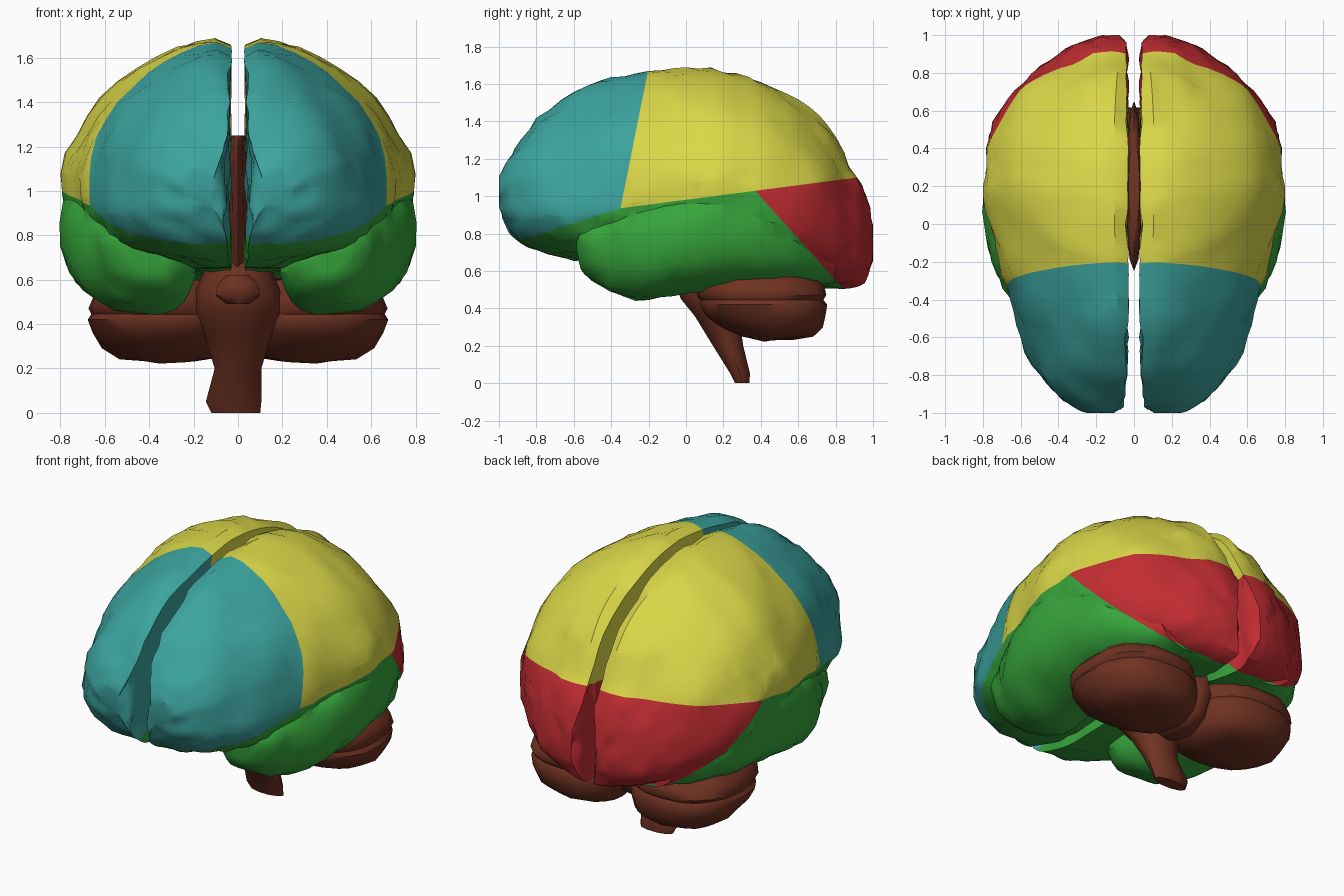
import bpy, bmesh, math
from mathutils import Vector, noise

if "Cube" in bpy.data.objects:
    bpy.data.objects.remove(bpy.data.objects["Cube"])

def material(name, rgb):
    m = bpy.data.materials.new(name)
    m.diffuse_color = (*rgb, 1)
    m.use_nodes = True
    m.node_tree.nodes["Principled BSDF"].inputs["Base Color"].default_value = m.diffuse_color
    return m

LOBES = [material("teal", (.045, .37, .345)), material("yellow", (.70, .68, .065)),
         material("red", (.54, .026, .032)), material("green", (.038, .38, .045))]
BROWN = [material("brown", (.16, .032, .016))]

def smooth_rows(rows, n):
    # Catmull-Rom interpolation between table rows
    out = []
    for i in range(len(rows) - 1):
        a, b, c, d = rows[max(i - 1, 0)], rows[i], rows[i + 1], rows[min(i + 2, len(rows) - 1)]
        for k in range(n):
            t = k / n
            out.append([.5 * (2 * q + (r - p) * t + (2 * p - 5 * q + 4 * r - s) * t * t
                              + (3 * q - p - 3 * r + s) * t ** 3) for p, q, r, s in zip(a, b, c, d)])
    return out + [list(rows[-1])]

def loft(rings):
    bm = bmesh.new()
    vs = [[bm.verts.new(p) for p in ring] for ring in rings]
    n = len(vs[0])
    for a, b in zip(vs, vs[1:]):
        for j in range(n):
            bm.faces.new((a[j], a[(j + 1) % n], b[(j + 1) % n], b[j]))
    bm.faces.new(vs[0])
    bm.faces.new(vs[-1])
    bmesh.ops.recalc_face_normals(bm, faces=bm.faces)
    return bm

def wrinkle(bm, amount, min_x):
    # folds: soft lumps with creases between them
    bm.normal_update()
    for v in bm.verts:
        p = v.co.copy()
        crease = .35 - abs(noise.noise(p * 6 + Vector((3, 1, 7)))) * 1.6
        v.co += v.normal * (noise.noise(p * 4) * .7 - crease * .6 + noise.noise(p * 13) * .5) * amount
        v.co.x = max(v.co.x, min_x)
        v.co.y = max(-1, min(1, v.co.y))

def select(ob):
    bpy.ops.object.select_all(action='DESELECT')
    ob.select_set(True)
    bpy.context.view_layer.objects.active = ob

def finish(name, bm, mats, mirror=True, angle=30, join=None):
    bmesh.ops.recalc_face_normals(bm, faces=bm.faces)
    me = bpy.data.meshes.new(name)
    bm.to_mesh(me)
    bm.free()
    for m in mats:
        me.materials.append(m)
    ob = bpy.data.objects.new(name, me)
    bpy.context.collection.objects.link(ob)
    select(ob)
    if join:
        # merge another part into this one, dropping the hidden inside faces
        mod = ob.modifiers.new("union", 'BOOLEAN')
        mod.operation, mod.solver, mod.object = 'UNION', 'EXACT', join
        mod.use_self = True
        bpy.ops.object.modifier_apply(modifier="union")
        bpy.data.objects.remove(join)
    bpy.ops.object.shade_smooth_by_angle(angle=math.radians(angle))
    if mirror:
        mod = ob.modifiers.new("mirror", 'MIRROR')
        mod.use_mirror_merge = False
    return ob

def colour_lobes(bm):
    # cut along the lobe borders (point y, z and direction), then colour by region
    for y, z, dy, dz in [(-.35, .935, .2, 1), (.37, 1.0286, .9, -1),
                         (-.35, .935, 1, .32), (-.35, .935, 1, .13)]:
        bmesh.ops.bisect_plane(bm, geom=bm.verts[:] + bm.edges[:] + bm.faces[:], dist=1e-5,
                               plane_co=(0, y, z), plane_no=(0, -dz, dy))
    for f in bm.faces:
        c = f.calc_center_median()
        y, z = c.y, c.z
        if z < .935 + (.32 if y < -.35 else .13) * (y + .35):
            f.material_index = 2 if y > .37 + (1.0286 - z) * .9 else 3
        else:
            f.material_index = 0 if y < -.35 + .2 * (z - .935) else 1

def spow(v, p):
    return math.copysign(abs(v) ** p, v)

# Temporal lobe: y, centre x, centre z, radius x, radius z
ROWS = [(-.575, .42, .71, .08, .06), (-.54, .42, .70, .16, .12), (-.4, .43, .69, .22, .2),
        (-.2, .48, .70, .27, .26), (0, .5, .74, .295, .26), (.2, .5, .775, .295, .26),
        (.4, .47, .77, .295, .25), (.6, .4, .73, .27, .215), (.8, .3, .67, .18, .14)]
rings = []
for y, cx, cz, rx, rz in smooth_rows(ROWS, 3):
    ring = []
    for k in range(22):
        a = math.tau * k / 22
        s, c = spow(math.sin(a), .85), spow(math.cos(a), .85)
        # raised outer shoulder that meets the parietal border
        lift = .05 * max(0, s) * max(0, c) * min(1, rz / .2)
        ring.append((cx + rx * c + .22 * rz * s, y, cz + rz * s + lift))
    rings.append(ring)
bm = loft(rings)
wrinkle(bm, .024, .03)
colour_lobes(bm)
temporal = finish("temporal_lobe", bm, LOBES, mirror=False)

# Cerebrum half: y, half width, top z, widest z, bottom z, inner x
ROWS = [(-1, .24, 1.06, 1.0, .94, .12), (-.975, .31, 1.16, 1.0, .85, .07), (-.92, .41, 1.27, 1.0, .77, .045),
        (-.8, .50, 1.43, .98, .70, .037), (-.6, .59, 1.575, .96, .66, .035), (-.4, .655, 1.64, .97, .66, .033),
        (-.2, .715, 1.685, .97, .66, .033), (0, .765, 1.705, .98, .64, .033), (.2, .79, 1.685, .98, .62, .033),
        (.4, .78, 1.62, .96, .58, .035), (.6, .705, 1.51, .9, .54, .04), (.75, .595, 1.385, .85, .51, .04),
        (.87, .45, 1.17, .82, .50, .042), (.95, .33, 1.02, .79, .54, .045), (1, .17, .85, .75, .65, .08)]
rings = []
for y, w, zt, zw, zb, xi in smooth_rows(ROWS, 3):
    ring = []
    for k in range(25):
        a = math.pi * k / 24
        c = math.cos(a)
        x = xi + (w - xi) * max(math.sin(a), 0) ** (1.16 if c > 0 else 1.05)
        z = zw + (zt - zw) * c if c > 0 else zw - (zw - zb) * abs(c) ** .75
        if c > 0:
            z -= .06 * (zt - zw) * max(0, 1 - (x - xi) / .1) ** 2
        ring.append((x, y, z))
    # uneven wall along the middle cleft
    z0, z1 = ring[-1][2], ring[0][2]
    for k in range(1, 7):
        z = z0 + (z1 - z0) * k / 7
        ring.append((xi + .03 * abs(noise.noise(Vector((5, y * 5, z * 5)))), y, z))
    rings.append(ring)
bm = loft(rings)
wrinkle(bm, .026, .026)
colour_lobes(bm)
finish("cerebrum", bm, LOBES, join=temporal)

def stack(rows, sides, power=1):
    # rows: z, centre x, centre y, radius x, radius y
    return loft([[(cx + rx * spow(math.cos(math.tau * k / sides), power),
                   cy + ry * spow(math.sin(math.tau * k / sides), power), z)
                  for k in range(sides)] for z, cx, cy, rx, ry in rows])

# Cerebellum lobes with a shallow crease around the middle
bm = stack([(.23, .29, .49, .1, .08), (.25, .31, .49, .22, .19), (.295, .33, .465, .28, .27),
            (.36, .34, .43, .315, .32), (.42, .345, .415, .33, .34), (.445, .345, .41, .315, .325),
            (.47, .35, .41, .325, .345), (.52, .345, .40, .315, .345), (.6, .32, .38, .25, .28)], 20, .85)
wrinkle(bm, .016, .01)
finish("cerebellum", bm, BROWN, angle=50)
finish("cerebellum_bridge", stack([(.28, 0, .40, .06, .1), (.33, 0, .38, .12, .2),
       (.45, 0, .38, .14, .25), (.58, 0, .38, .12, .22)], 10), BROWN, False, 50)

# Brainstem rising into the pons
finish("brainstem", stack([(0, -.01, .3, .11, .04), (.05, -.02, .29, .125, .055),
       (.2, 0, .225, .105, .085), (.36, 0, .165, .155, .125), (.45, 0, .12, .195, .155),
       (.55, 0, .1, .19, .175), (.65, 0, .1, .15, .15), (.75, 0, .12, .08, .15)], 10), BROWN, False, 50)
finish("pons_bump", stack([(.49, 0, -.05, .05, .03), (.53, 0, -.06, .1, .05),
       (.58, 0, -.06, .09, .05), (.62, 0, -.05, .05, .04)], 8), BROWN, False, 50)

# Core joining the two halves
finish("inner_core", stack([(.64, 0, .12, .06, .15), (.85, 0, .18, .05, .36), (1.1, 0, .2, .045, .45),
       (1.2, 0, .2, .04, .42), (1.25, 0, .2, .03, .25)], 12), BROWN, False, 50)
